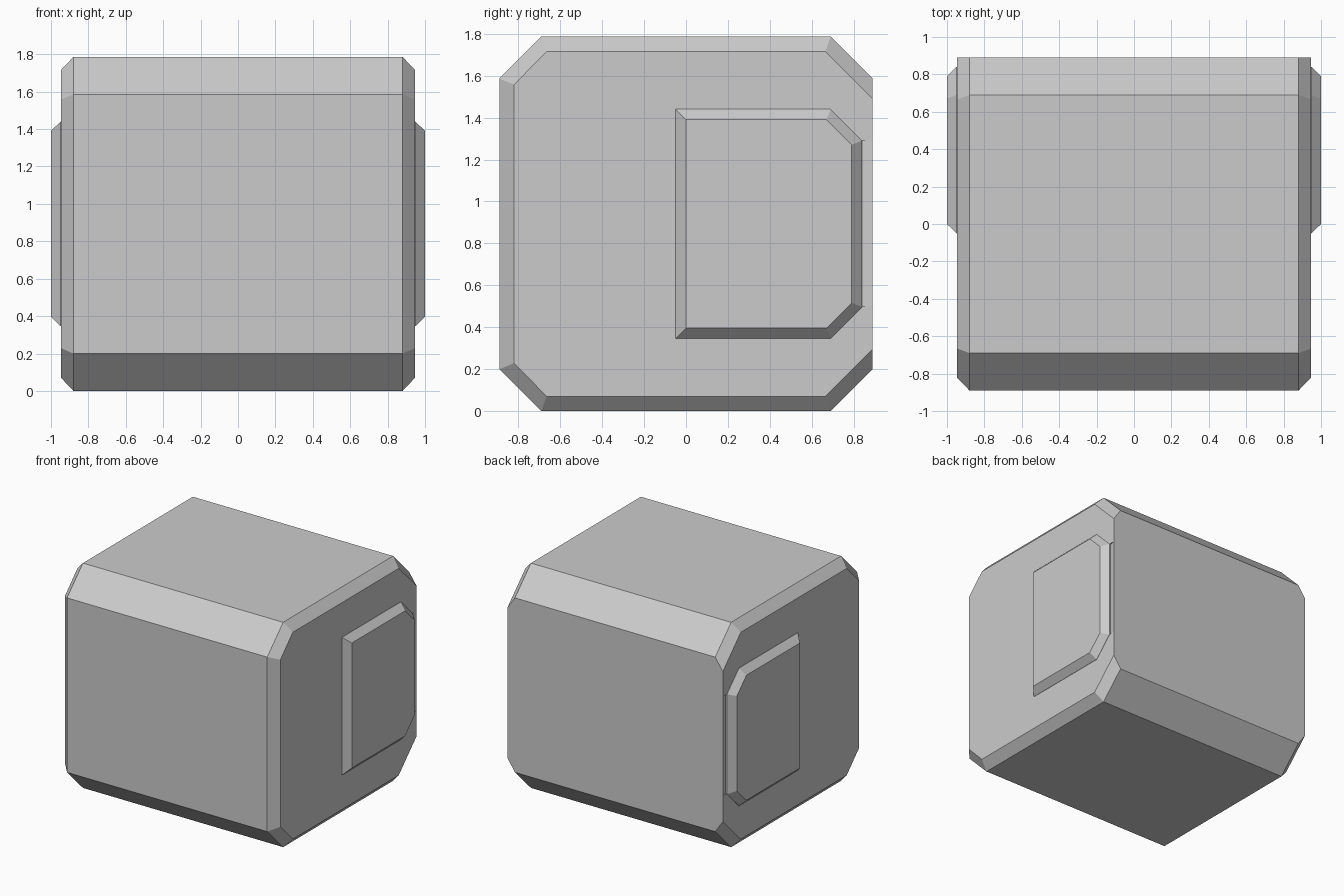
import bpy, bmesh, math

if "Cube" in bpy.data.objects:
    bpy.data.objects.remove(bpy.data.objects["Cube"])


def loft(name, rings):
    """Closed solid through rings, each ring = (x, [(y, z), ...])."""
    bm = bmesh.new()
    loops = [[bm.verts.new((x, y, z)) for y, z in pts] for x, pts in rings]
    n = len(loops[0])
    for a, b in zip(loops, loops[1:]):
        for i in range(n):
            j = (i + 1) % n
            bm.faces.new((a[i], a[j], b[j], b[i]))
    bm.faces.new(loops[0])
    bm.faces.new(loops[-1])
    # merge coplanar neighbours into single flat faces
    bmesh.ops.dissolve_limit(bm, angle_limit=math.radians(1),
                             verts=bm.verts[:], edges=bm.edges[:])
    bmesh.ops.recalc_face_normals(bm, faces=bm.faces[:])
    mesh = bpy.data.meshes.new(name)
    bm.to_mesh(mesh)
    bm.free()
    obj = bpy.data.objects.new(name, mesh)
    bpy.context.collection.objects.link(obj)
    return obj


def mirrored_z(half, mid):
    """Complete an upper half profile by reflecting it about z = mid."""
    return half + [(y, 2 * mid - z) for y, z in reversed(half)]


# Body: octagonal block, side chamfers on all edges except the flat back
MID = 0.893
outer = mirrored_z([(-0.89, 1.586), (-0.69, 1.786), (0.69, 1.786), (0.89, 1.586)], MID)
inner = mirrored_z([(-0.82, 1.557), (-0.665, 1.715), (0.665, 1.715), (0.89, 1.49)], MID)
SIDE = 0.947
body = loft("body", [(-SIDE, inner), (-0.88, outer), (0.88, outer), (SIDE, inner)])

# Side panels: raised plates with bevelled rims and clipped rear corners
base = mirrored_z([(-0.05, 1.44), (0.69, 1.44), (0.84, 1.29)], MID)
face = mirrored_z([(0.0, 1.39), (0.67, 1.39), (0.79, 1.27)], MID)
for side, s in (("left", -1), ("right", 1)):
    # Shallow groove between panel and back edge
    groove = loft(side + "_groove_cutter", [
        (s * 0.937, [(0.83, 0.5), (0.84, 0.5), (0.84, 1.29), (0.83, 1.29)]),
        (s * 0.957, [(0.83, 0.5), (0.94, 0.5), (0.94, 1.29), (0.83, 1.29)])])
    groove.hide_render = True
    groove.hide_set(True)
    cut = body.modifiers.new(side + "_groove", 'BOOLEAN')
    cut.operation = 'DIFFERENCE'
    cut.solver = 'EXACT'
    cut.object = groove
    loft(side + "_panel", [(s * 0.91, base), (s * 0.949, base), (s * 1.0, face)])
